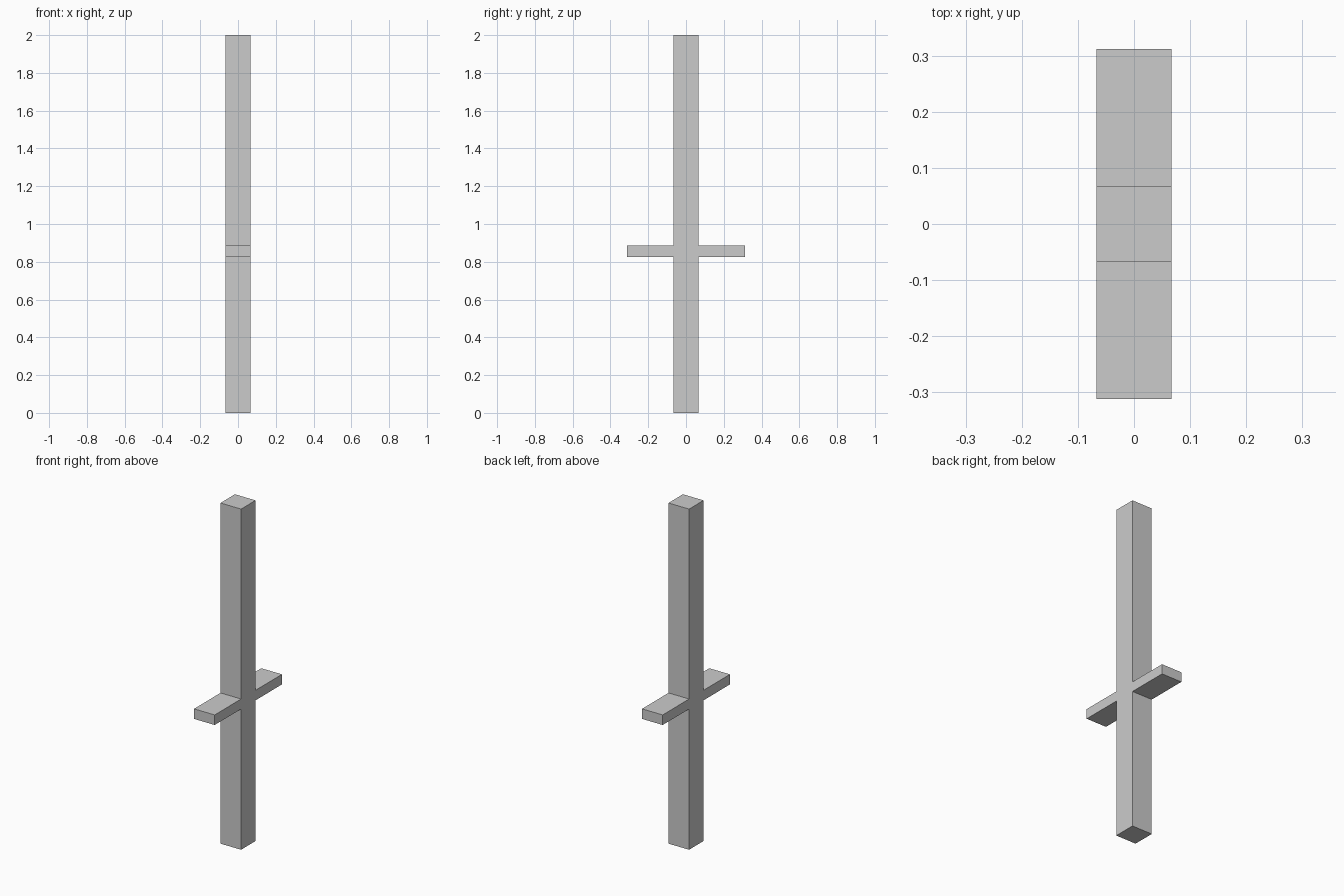
import bpy, bmesh

if "Cube" in bpy.data.objects:
    bpy.data.objects.remove(bpy.data.objects["Cube"])

HALF = 0.067            # half thickness of the post
ARM = 0.312             # half span of the crossbar
Z0, Z1, TOP = 0.826, 0.885, 2.0

# One half of the cross outline (y, z), bottom to top, then mirrored
half = [(HALF, 0), (HALF, Z0), (ARM, Z0), (ARM, Z1), (HALF, Z1), (HALF, TOP)]
outline = half + [(-y, z) for y, z in reversed(half)]

# Post and crossbar as one solid, extruded along x
bm = bmesh.new()
face = bm.faces.new([bm.verts.new((-HALF, y, z)) for y, z in outline])
ext = bmesh.ops.extrude_face_region(bm, geom=[face])
verts = [g for g in ext["geom"] if isinstance(g, bmesh.types.BMVert)]
bmesh.ops.translate(bm, verts=verts, vec=(2 * HALF, 0, 0))
bmesh.ops.recalc_face_normals(bm, faces=bm.faces)

mesh = bpy.data.meshes.new("post_with_crossbar")
bm.to_mesh(mesh)
bm.free()
bpy.context.collection.objects.link(bpy.data.objects.new("post_with_crossbar", mesh))
